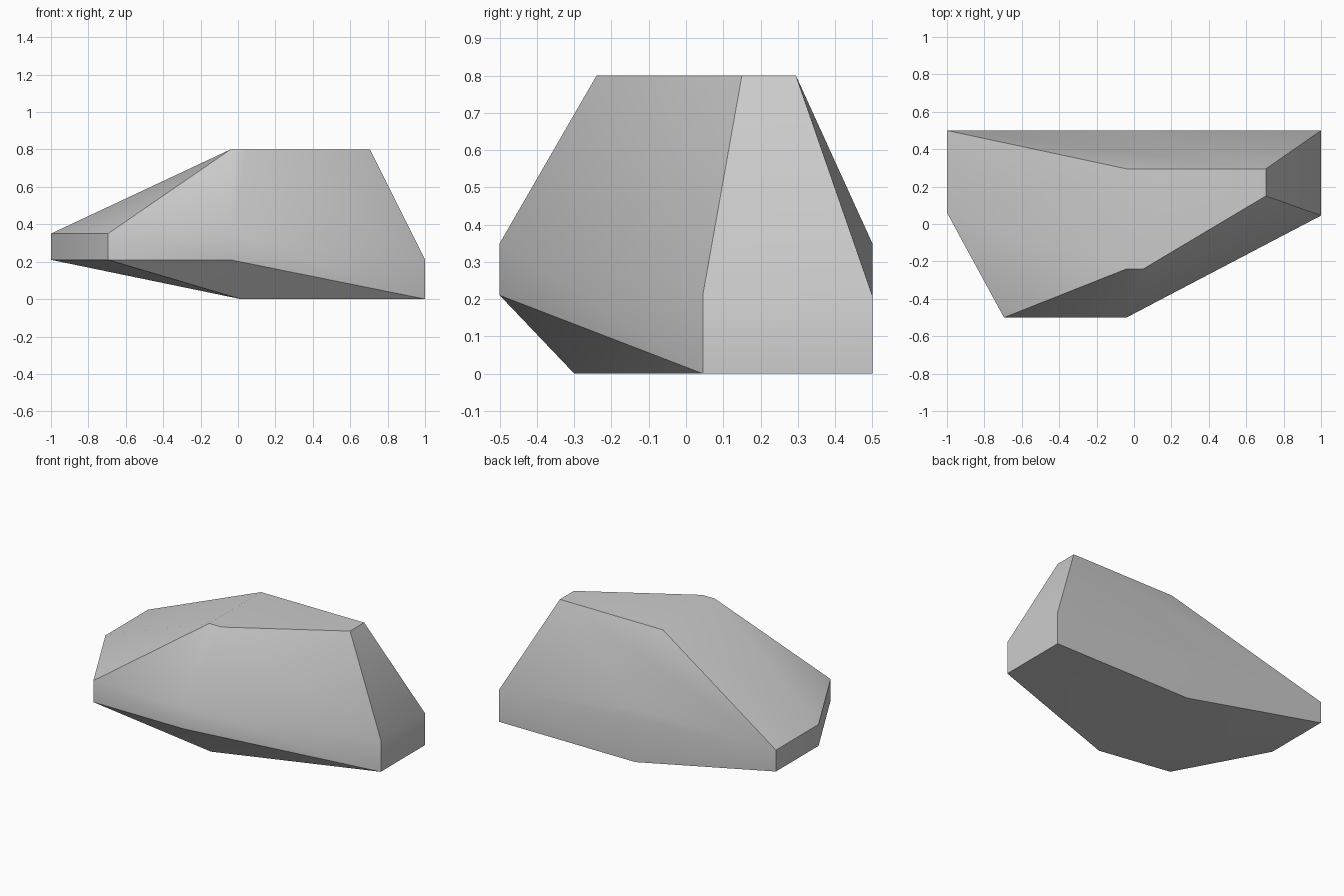
import bpy, bmesh, math

cube = bpy.data.objects.get("Cube")
if cube:
    bpy.data.objects.remove(cube, do_unlink=True)

# Grey stone
stone = bpy.data.materials.new("stone_grey")
stone.use_nodes = True
grey = (0.6, 0.6, 0.6, 1)
stone.diffuse_color = grey
stone.node_tree.nodes["Principled BSDF"].inputs["Base Color"].default_value = grey

# Outlines of the rock at each level: (x, y)
base = [(0.015, 0.5), (0.015, -0.3), (1, 0.045), (1, 0.5)]
tail = [(-1, 0.5), (-1, 0.06), (-0.695, -0.5), (-0.04, -0.5)]
nose = [(1, 0.045), (1, 0.5)]
shoulder = tail + [(-0.04, 0.5)]
crown = [(-0.04, 0.295), (-0.04, -0.24), (0.05, -0.24), (0.705, 0.15), (0.705, 0.295)]
levels = [(0, base), (0.21, tail + nose), (0.35, shoulder), (0.8, crown)]

# Wrap the outlines in one faceted skin
bm = bmesh.new()
for z, outline in levels:
    for x, y in outline:
        bm.verts.new((x, y, z))
hull = bmesh.ops.convex_hull(bm, input=bm.verts[:])
loose = [v for v in set(hull["geom_interior"]) if isinstance(v, bmesh.types.BMVert)]
bmesh.ops.delete(bm, geom=loose, context="VERTS")
bmesh.ops.dissolve_limit(bm, angle_limit=math.radians(1), verts=bm.verts[:], edges=bm.edges[:])
bmesh.ops.recalc_face_normals(bm, faces=bm.faces[:])

mesh = bpy.data.meshes.new("rock")
bm.to_mesh(mesh)
bm.free()
mesh.materials.append(stone)
rock = bpy.data.objects.new("rock", mesh)
bpy.context.collection.objects.link(rock)

# Soft shading over shallow bends, crisp ridges elsewhere
bpy.ops.object.select_all(action="DESELECT")
rock.select_set(True)
bpy.context.view_layer.objects.active = rock
bpy.ops.object.shade_smooth_by_angle(angle=math.radians(31))
